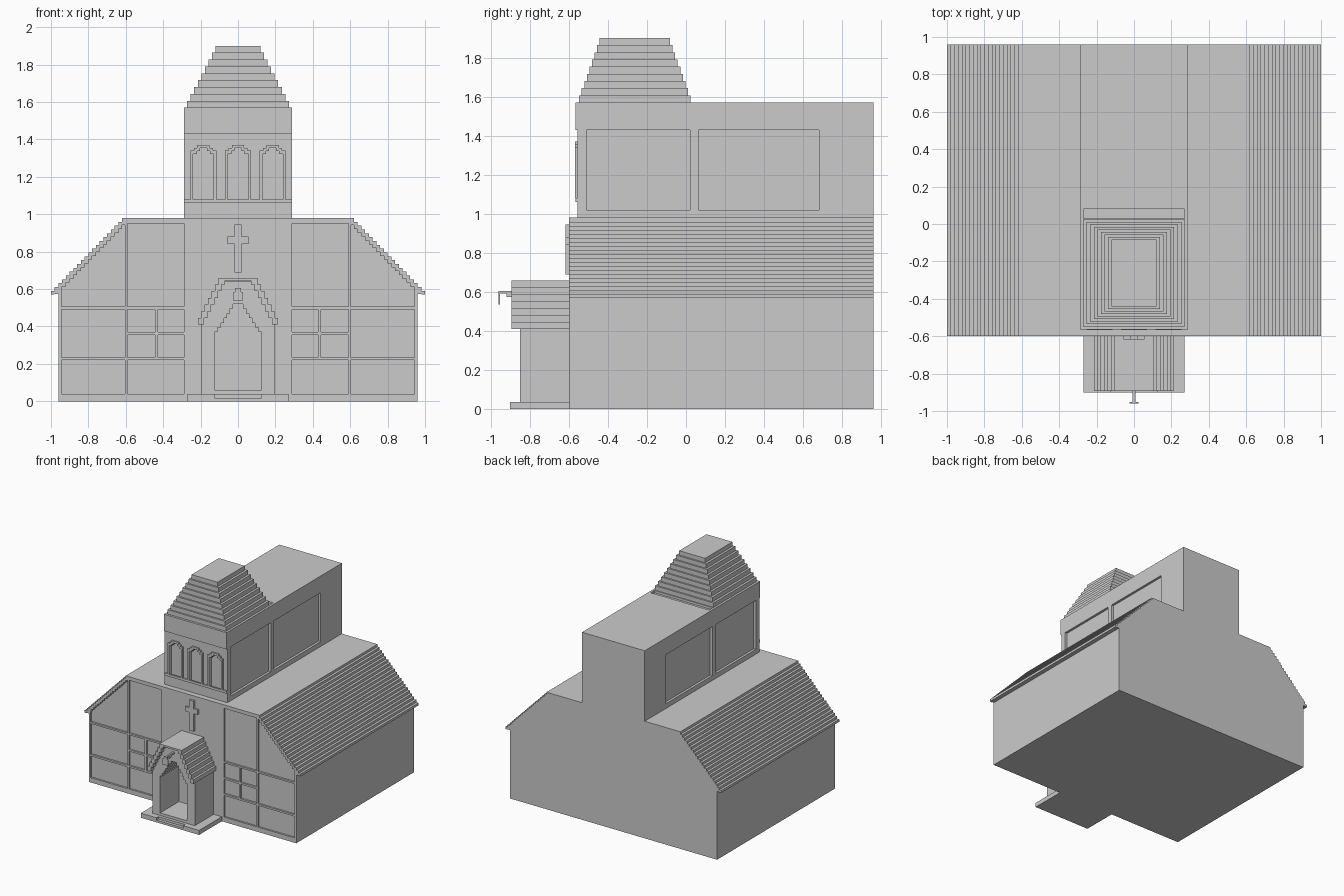
import bpy
import bmesh

if "Cube" in bpy.data.objects:
    bpy.data.objects.remove(bpy.data.objects["Cube"])

stone = bpy.data.materials.new("light_grey")
stone.use_nodes = True
GREY = (0.6, 0.6, 0.6, 1)
stone.diffuse_color = GREY
stone.node_tree.nodes["Principled BSDF"].inputs["Base Color"].default_value = GREY


def finish(name, bm):
    bmesh.ops.recalc_face_normals(bm, faces=bm.faces)
    mesh = bpy.data.meshes.new(name)
    bm.to_mesh(mesh)
    bm.free()
    obj = bpy.data.objects.new(name, mesh)
    bpy.context.collection.objects.link(obj)
    mesh.materials.append(stone)
    return obj


def boxes(name, spans):
    """One object from boxes given as (x0, x1, y0, y1, z0, z1)."""
    bm = bmesh.new()
    for x0, x1, y0, y1, z0, z1 in spans:
        for v in bmesh.ops.create_cube(bm, size=1)["verts"]:
            v.co = (x1 if v.co.x > 0 else x0, y1 if v.co.y > 0 else y0,
                    z1 if v.co.z > 0 else z0)
    return finish(name, bm)


def extrude(name, outline, y0, y1):
    """Extrude an (x, z) outline along y."""
    bm = bmesh.new()
    face = bm.faces.new([bm.verts.new((x, y0, z)) for x, z in outline])
    new = bmesh.ops.extrude_face_region(bm, geom=[face])["geom"]
    for v in new:
        if isinstance(v, bmesh.types.BMVert):
            v.co.y = y1
    return finish(name, bm)


def both(spans):
    """Repeat boxes on the other side of x = 0."""
    return spans + [(-s[1], -s[0]) + tuple(s[2:]) for s in spans]


def symmetric(half):
    """Close a half outline, listed from outside bottom to top, by mirroring it."""
    return half + [(-x, z) for x, z in reversed(half)]


def cut(target, cutter):
    """Subtract the cutter and hide it."""
    mod = target.modifiers.new("cut", 'BOOLEAN')
    mod.operation = 'DIFFERENCE'
    mod.solver = 'EXACT'
    mod.object = cutter
    cutter.hide_render = True
    cutter.hide_viewport = True
    cutter.display_type = 'WIRE'


FRONT, BACK, PANEL = -0.6, 0.96, -0.585

# Main hall, with its plain middle front bay
extrude("hall", symmetric([(0.96, 0), (0.96, 0.6), (0.6, 0.965), (0.6, 0.98)]), PANEL, BACK)
boxes("middle_bay", [(-0.29, 0.29, FRONT, PANEL, 0, 0.98)])

# Stepped side roofs with overhanging eaves
rows = []
for i in range(20):
    x, top = 0.6 + 0.02 * i, 0.98 - 0.0205 * i
    rows.append((x, x + 0.02, FRONT, BACK, max(0.57, top - 0.038), top))
boxes("side_roofs", both(rows))

# Front framing: posts, rails and window bars
posts = [(0.59, 0.605, FRONT, PANEL, 0, 0.965), (0.945, 0.96, FRONT, PANEL, 0, 0.6),
         (0.428, 0.444, FRONT, PANEL, 0.23, 0.5)]
rails = [(0.29, 0.96, FRONT, PANEL, z0, z1)
         for z0, z1 in ((0, 0.04), (0.22, 0.235), (0.492, 0.506))]
rails += [(0.29, 0.59, FRONT, PANEL, 0.355, 0.37), (0.29, 0.605, FRONT, PANEL, 0.95, 0.98)]
boxes("front_framing", both(posts + rails))

# Cross above the porch
boxes("cross", [(-0.02, 0.02, -0.617, FRONT, 0.69, 0.945),
                (-0.057, 0.057, -0.617, FRONT, 0.84, 0.88)])

# Upper nave and bell tower with sunken side panels
tower = boxes("upper_nave", [(-0.29, 0.29, -0.555, BACK, 0.97, 1.57)])
sunken = []
for y0, y1 in ((-0.51, 0.02), (0.065, 0.68)):
    sunken.append((0.27, 0.35, y0, y1, 1.02, 1.43))
sunken = both(sunken) + [(-0.27, 0.27, 0.03, 0.08, 1.55, 1.6)]
cut(tower, boxes("panel_cutter", sunken))
boxes("tower_bands", [(-0.29, 0.29, -0.565, -0.555, 1.43, 1.57),
                      (-0.29, 0.29, -0.565, -0.555, 1.06, 1.08)])


def arch(cx, half, z0, top):
    """Stepped arch outline around cx."""
    steps = [(half, z0), (half, top - 0.03), (half - 0.02, top - 0.03),
             (half - 0.02, top - 0.015), (half - 0.037, top - 0.015), (half - 0.037, top)]
    return [(cx + x, z) for x, z in symmetric(steps)]


# Three arched bell openings
for label, cx in (("right", -0.185), ("middle", 0), ("left", 0.185)):
    frame = extrude(label + "_bell_arch", arch(cx, 0.07, 1.08, 1.37), -0.567, -0.55)
    hole = extrude(label + "_arch_cutter", arch(cx, 0.055, 1.07, 1.353), -0.6, -0.535)
    cut(frame, hole)
    cut(tower, hole)

# Stepped spire
tiers = []
for i in range(9):
    w, d, z = 0.272 - 0.019 * i, 0.285 - 0.0131 * i, 1.57 + 0.0367 * i
    tiers.append((-w, w, -0.262 - d, -0.262 + d, z, z + 0.0367))
boxes("spire", tiers)

# Porch: walls with a stepped pointed opening
STEPS = 7
gable = [(0.195, 0.03), (0.195, 0.42), (0.09, 0.64)]
porch = extrude("porch_walls", symmetric(gable), -0.85, FRONT)
opening = [(0.125, 0.06), (0.125, 0.37)]
for i in range(1, STEPS):
    x, z = 0.125 - 0.0165 * i, 0.37 + 0.025 * (i - 1)
    opening += [(x, z), (x, z + 0.025)]
cut(porch, extrude("porch_cutter", symmetric(opening), -0.95, FRONT - 0.002))

# Stepped porch roof
courses = []
for i in range(STEPS):
    x, z = 0.215 - 0.0185 * i, 0.41 + 0.0357 * i
    courses.append((x - 0.034, x, -0.893, FRONT, z, z + 0.0357))
boxes("porch_roof", both(courses) + [(-0.104, 0.104, -0.893, FRONT, 0.645, 0.66)])

# Porch plinth and entrance steps
boxes("porch_plinth", both([(0.125, 0.27, -0.9, FRONT, 0, 0.038)]))
boxes("entrance_steps", [(-0.125, 0.125, -0.9, FRONT, 0, 0.018),
                         (-0.125, 0.125, -0.875, FRONT, 0, 0.038),
                         (-0.125, 0.125, -0.85, FRONT, 0, 0.06)])

# Hanging sign on a bracket over the entrance
boxes("hanging_sign", [(-0.008, 0.008, -0.955, -0.85, 0.592, 0.605),
                       (-0.008, 0.008, -0.92, -0.89, 0.575, 0.592),
                       (-0.025, 0.025, -0.96, -0.953, 0.535, 0.585),
                       (-0.015, 0.015, -0.96, -0.953, 0.585, 0.605)])
